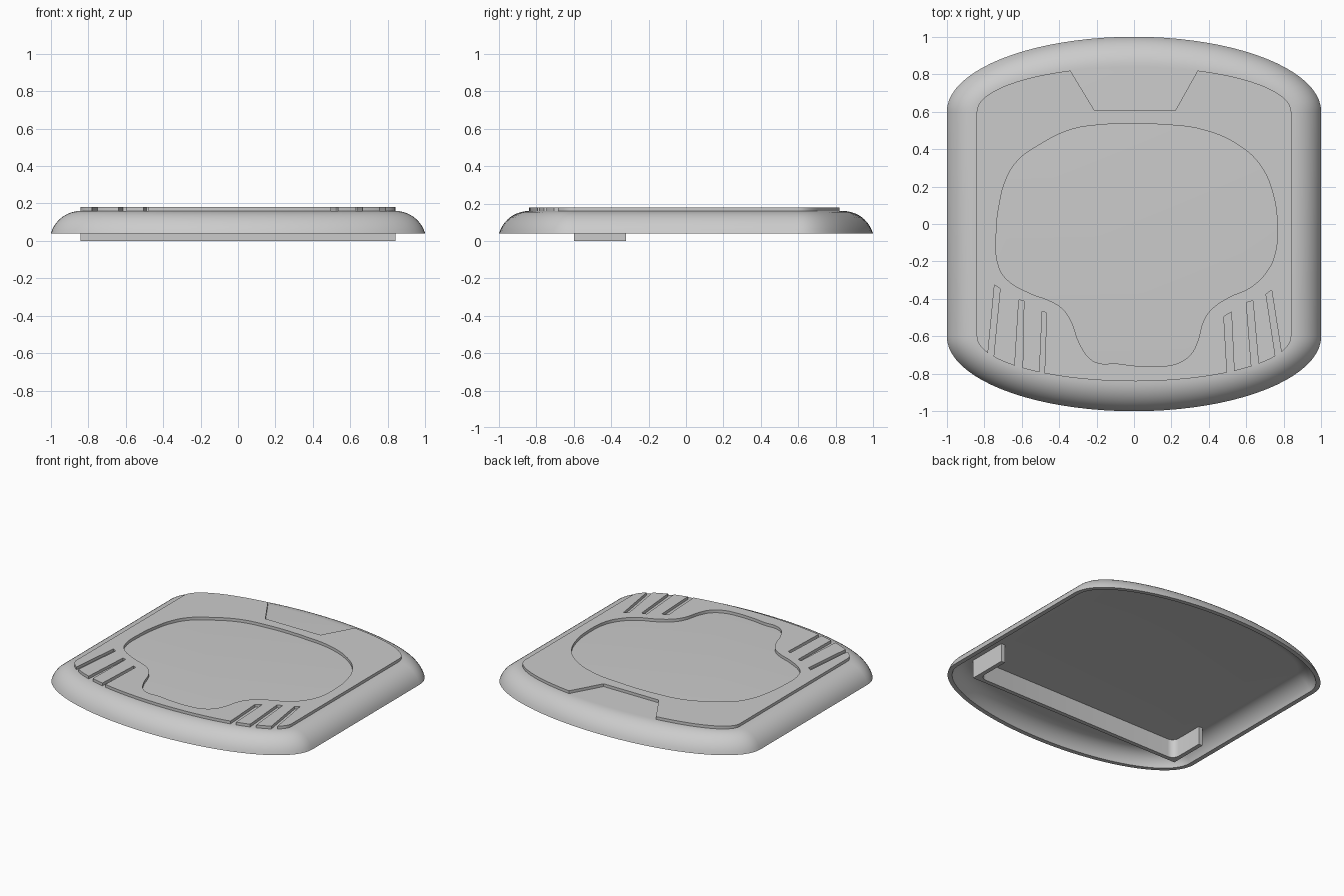
import bpy, bmesh, math

cube = bpy.data.objects.get("Cube")
if cube:
    bpy.data.objects.remove(cube, do_unlink=True)

grey = bpy.data.materials.new("light_grey")
grey.use_nodes = True
grey.diffuse_color = (0.6, 0.6, 0.6, 1)
grey.node_tree.nodes["Principled BSDF"].inputs["Base Color"].default_value = (0.6, 0.6, 0.6, 1)

SIDE = 0.6      # half length of the straight sides
RIM, TOP, INSET, WALL = 0.04, 0.16, 0.16, 0.03


def finish(obj):
    """Clean up a mesh object, colour it and smooth its curved faces."""
    bm = bmesh.new()
    bm.from_mesh(obj.data)
    bmesh.ops.remove_doubles(bm, verts=bm.verts, dist=1e-5)
    bmesh.ops.recalc_face_normals(bm, faces=bm.faces)
    bm.to_mesh(obj.data)
    bm.free()
    obj.data.materials.clear()
    obj.data.materials.append(grey)
    bpy.ops.object.select_all(action='DESELECT')
    obj.select_set(True)
    bpy.context.view_layer.objects.active = obj
    bpy.ops.object.shade_smooth_by_angle(angle=math.radians(30))


def flat_part(name, outline, z0, z1, hole=None):
    """Extrude a filled outline, with an optional smooth hole."""
    cu = bpy.data.curves.new(name, 'CURVE')
    cu.dimensions, cu.fill_mode = '2D', 'BOTH'
    cu.extrude = (z1 - z0) / 2
    sp = cu.splines.new('POLY')
    sp.points.add(len(outline) - 1)
    for p, (x, y) in zip(sp.points, outline):
        p.co = (x, y, 0, 1)
    sp.use_cyclic_u = True
    if hole:
        sp = cu.splines.new('BEZIER')
        sp.bezier_points.add(len(hole) - 1)
        for p, (x, y) in zip(sp.bezier_points, hole):
            p.co = (x, y, 0)
            p.handle_left_type = p.handle_right_type = 'AUTO'
        sp.use_cyclic_u = True
        sp.resolution_u = 5
    obj = bpy.data.objects.new(name, cu)
    bpy.context.collection.objects.link(obj)
    bpy.ops.object.select_all(action='DESELECT')
    obj.select_set(True)
    bpy.context.view_layer.objects.active = obj
    bpy.ops.object.convert(target='MESH')
    obj = bpy.context.view_layer.objects.active
    obj.location.z = (z0 + z1) / 2
    finish(obj)


# Hollow shell: rounded wall lofted from inner ceiling, under the rim, to the top
def shell_ring(inset, n=40):
    pts = []
    for end in (0, 1):
        for i in range(n + 1):
            a = math.pi * (i / n + end)
            y = (0.4 - inset) * math.sin(a) + (SIDE if end == 0 else -SIDE)
            pts.append(((1 - inset) * math.cos(a), y))
    return pts


radius = (INSET ** 2 + (TOP - RIM) ** 2) / (2 * (TOP - RIM))
centre_z = TOP - radius


def wall(r, steps=10):
    limit = math.acos((RIM - centre_z) / r)
    angles = [limit * i / steps for i in range(steps + 1)]
    return [(INSET - r * math.sin(a), centre_z + r * math.cos(a)) for a in angles]


bm = bmesh.new()
rings = [[bm.verts.new((x, y, z)) for x, y in shell_ring(d)]
         for d, z in wall(radius - WALL) + wall(radius)[::-1]]
for a, b in zip(rings, rings[1:]):
    for i in range(len(a)):
        j = (i + 1) % len(a)
        bm.faces.new((a[i], a[j], b[j], b[i]))
bm.faces.new(rings[0])
bm.faces.new(rings[-1])
mesh = bpy.data.meshes.new("shell")
bm.to_mesh(mesh)
bm.free()
shell = bpy.data.objects.new("shell", mesh)
bpy.context.collection.objects.link(shell)
finish(shell)


# Raised top frame with back notch, front grooves and a shaped opening
def edge_y(x):
    half = 1 - INSET
    return SIDE + 0.24 * math.sqrt(max(0, 1 - (x / half) ** 2))


def arc(x0, x1, side, n=14):
    """Points along the curved end, evenly spaced by angle."""
    half = 1 - INSET
    a0, a1 = math.acos(x0 / half), math.acos(x1 / half)
    xs = [half * math.cos(a0 + (a1 - a0) * i / n) for i in range(n + 1)]
    return [(x, side * edge_y(x)) for x in xs]


# Each groove: outer x, inner corners, outer x
grooves = [
    (-0.78, (-0.745, -0.325), (-0.715, -0.345), -0.75),
    (-0.637, (-0.615, -0.405), (-0.588, -0.412), -0.595),
    (-0.505, (-0.49, -0.465), (-0.467, -0.475), -0.478),
    (0.497, (0.48, -0.495), (0.52, -0.47), 0.535),
    (0.627, (0.6, -0.42), (0.635, -0.41), 0.665),
    (0.755, (0.705, -0.375), (0.735, -0.353), 0.787),
]
outline, x = [], -0.84
for x0, p, q, x1 in grooves:
    outline += arc(x, x0, -1) + [p, q]
    x = x1
outline += arc(x, 0.84, -1)
outline += arc(0.84, 0.34, 1) + [(0.22, 0.605), (-0.21, 0.605)] + arc(-0.34, -0.84, 1)

opening = [
    (0.17, 0.53), (0.38, 0.5), (0.56, 0.42), (0.67, 0.32), (0.74, 0.17), (0.765, -0.03),
    (0.75, -0.17), (0.705, -0.26), (0.62, -0.34), (0.51, -0.39), (0.42, -0.45),
    (0.375, -0.51), (0.335, -0.64), (0.3, -0.7), (0.23, -0.745), (0.14, -0.76),
    (0, -0.757), (-0.1, -0.745), (-0.18, -0.745), (-0.235, -0.72), (-0.29, -0.64),
    (-0.34, -0.51), (-0.385, -0.45), (-0.45, -0.41), (-0.555, -0.37), (-0.675, -0.3),
    (-0.72, -0.235), (-0.735, -0.03), (-0.72, 0.1), (-0.685, 0.235), (-0.62, 0.34),
    (-0.51, 0.42), (-0.35, 0.5), (-0.2, 0.528),
]
flat_part("top_frame", outline, TOP, 0.18, opening)

# U-shaped bracket under the shell, with rounded inner corners
W, BACK, FRONT, T, FILLET = 0.84, -0.32, -0.6, 0.03, 0.05
right_half = [(W, FRONT), (W, BACK), (W - T, BACK)]
for i in range(7):
    a = math.pi / 2 * i / 6
    right_half.append((W - T - FILLET + FILLET * math.cos(a),
                       FRONT + T + FILLET - FILLET * math.sin(a)))
bracket = right_half + [(-x, y) for x, y in reversed(right_half)]
flat_part("under_bracket", bracket, 0, TOP - WALL)
